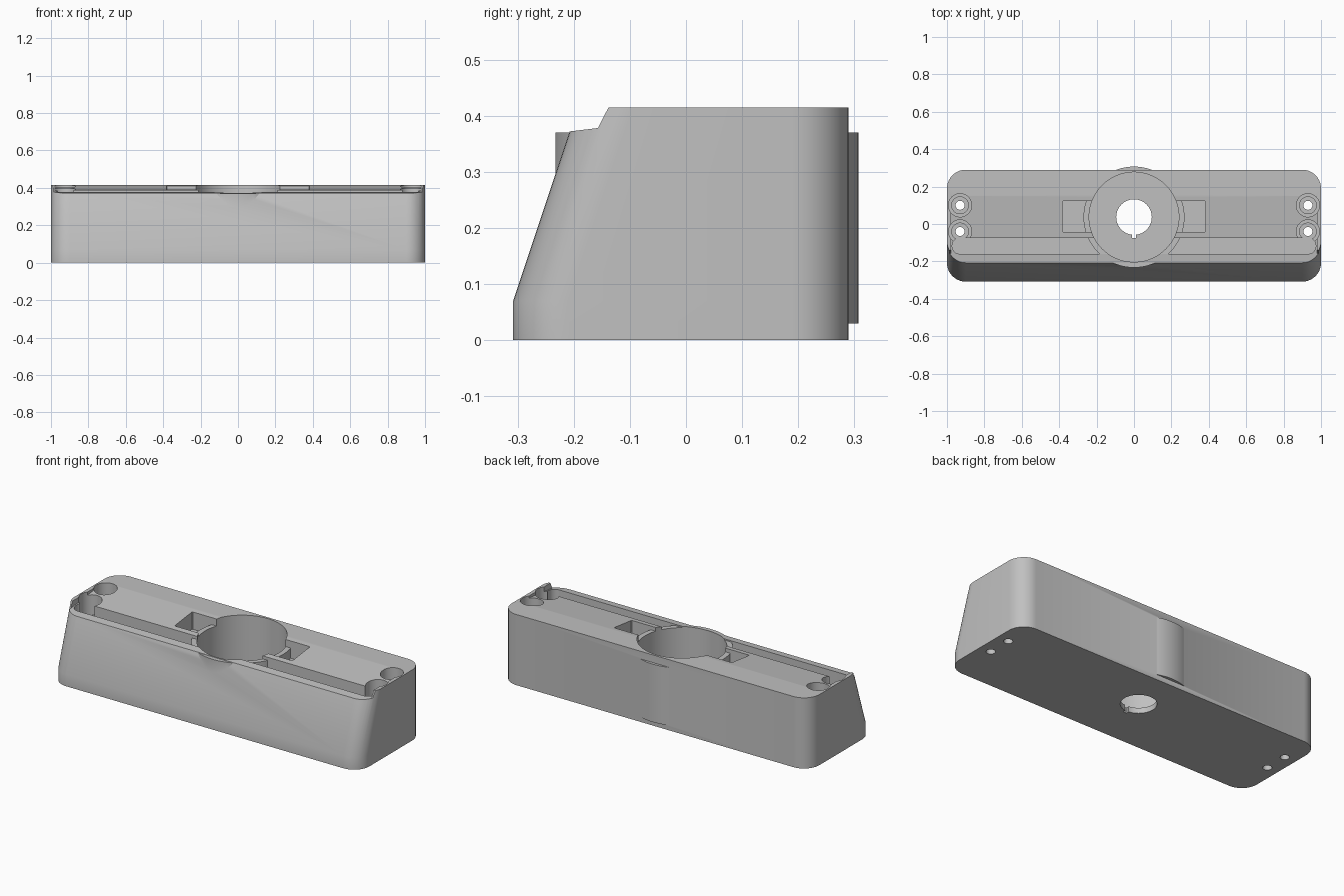
import bpy, bmesh, math

cube = bpy.data.objects.get("Cube")
if cube:
    bpy.data.objects.remove(cube, do_unlink=True)

grey = bpy.data.materials.new("light_grey")
grey.use_nodes = True
colour = (0.53, 0.53, 0.53, 1)
grey.diffuse_color = colour
grey.node_tree.nodes["Principled BSDF"].inputs["Base Color"].default_value = colour

RING_Y = 0.037
TOP = 0.415


def loft(name, rings):
    """Closed solid through matching loops of points."""
    bm = bmesh.new()
    loops = [[bm.verts.new(p) for p in ring] for ring in rings]
    n = len(loops[0])
    for low, high in zip(loops, loops[1:]):
        for i in range(n):
            j = (i + 1) % n
            bm.faces.new((low[i], low[j], high[j], high[i]))
    bm.faces.new(loops[0][::-1])
    bm.faces.new(loops[-1])
    bmesh.ops.recalc_face_normals(bm, faces=bm.faces)
    mesh = bpy.data.meshes.new(name)
    bm.to_mesh(mesh)
    bm.free()
    mesh.materials.append(grey)
    obj = bpy.data.objects.new(name, mesh)
    bpy.context.collection.objects.link(obj)
    return obj


def rounded(x0, x1, y0, y1, z, r, steps=10):
    """Rounded rectangle loop at height z."""
    corners = [(x1 - r, y1 - r), (x0 + r, y1 - r), (x0 + r, y0 + r), (x1 - r, y0 + r)]
    pts = []
    for k, (cx, cy) in enumerate(corners):
        for s in range(steps + 1):
            a = (k + s / steps) * math.pi / 2
            pts.append((cx + r * math.cos(a), cy + r * math.sin(a), z))
    return pts


def box(name, x0, x1, y0, y1, z0, z1, r=0.004, steps=1):
    return loft(name, [rounded(x0, x1, y0, y1, z, r, steps) for z in (z0, z1)])


def cylinder(name, x, y, r, z0, z1, n=48):
    turn = [2 * math.pi * i / n for i in range(n)]
    return loft(name, [[(x + r * math.cos(a), y + r * math.sin(a), z) for a in turn]
                       for z in (z0, z1)])


def side_profile(name, points, half):
    return loft(name, [[(x, y, z) for y, z in points] for x in (-half, half)])


def combine(target, tool, operation="DIFFERENCE"):
    mod = target.modifiers.new("combine", "BOOLEAN")
    mod.operation = operation
    mod.solver = "EXACT"
    mod.object = tool
    bpy.context.view_layer.objects.active = target
    bpy.ops.object.modifier_apply(modifier=mod.name)
    bpy.data.objects.remove(tool, do_unlink=True)


def seat(y):
    """Height of the gently tilted lid seat."""
    return 0.378 + 0.12 * (y + 0.157)


# Body with rounded corners and a leaning front
housing = loft("housing", [rounded(-1, 1, front, 0.29, z, 0.1)
                           for z, front in ((0, -0.308), (0.07, -0.308), (TOP, -0.193))])

# Front step across the full width, then the tilted seat between thin end lips
combine(housing, side_profile("front_step", [
    (-0.115, 0.46), (-0.157, seat(-0.157)), (-0.4, seat(-0.4)), (-0.4, 0.46)], 1.2))
combine(housing, side_profile("lid_seat", [
    (0.16, seat(0.16)), (-0.3, seat(-0.3)), (-0.3, 0.5), (0.16, 0.5)], 0.978))

# Front trough
combine(housing, box("trough", -0.972, 0.972, -0.16, -0.075, 0.06, 0.5, 0.04, 6))

# Side pockets next to the ring
for s in (-1, 1):
    combine(housing, box("side_pocket", min(s * 0.1, s * 0.383), max(s * 0.1, s * 0.383),
                         -0.042, 0.122, 0.31, 0.5))

# Round ring wall that bulges through front and back
combine(housing, cylinder("ring", 0, RING_Y, 0.27, 0.03, 0.37, 96), "UNION")
combine(housing, cylinder("ring_bore", 0, RING_Y, 0.24, 0.032, 0.5, 96))

# Central shaft hole with keyway
combine(housing, cylinder("shaft_hole", 0, RING_Y, 0.095, -0.1, 0.2, 64))
combine(housing, box("keyway", -0.012, 0.012, -0.075, 0, -0.1, 0.2))

# Stepped screw holes at both ends
for x in (-0.93, 0.93):
    for y in (-0.04, 0.1):
        combine(housing, cylinder("screw_recess", x, y, 0.062, 0.28, 0.5))
        combine(housing, cylinder("screw_bore", x, y, 0.045, 0.06, 0.4))
        combine(housing, cylinder("screw_hole", x, y, 0.024, -0.1, 0.2, 32))

bpy.ops.object.select_all(action="DESELECT")
housing.select_set(True)
bpy.context.view_layer.objects.active = housing
bpy.ops.object.shade_smooth_by_angle(angle=math.radians(25))
